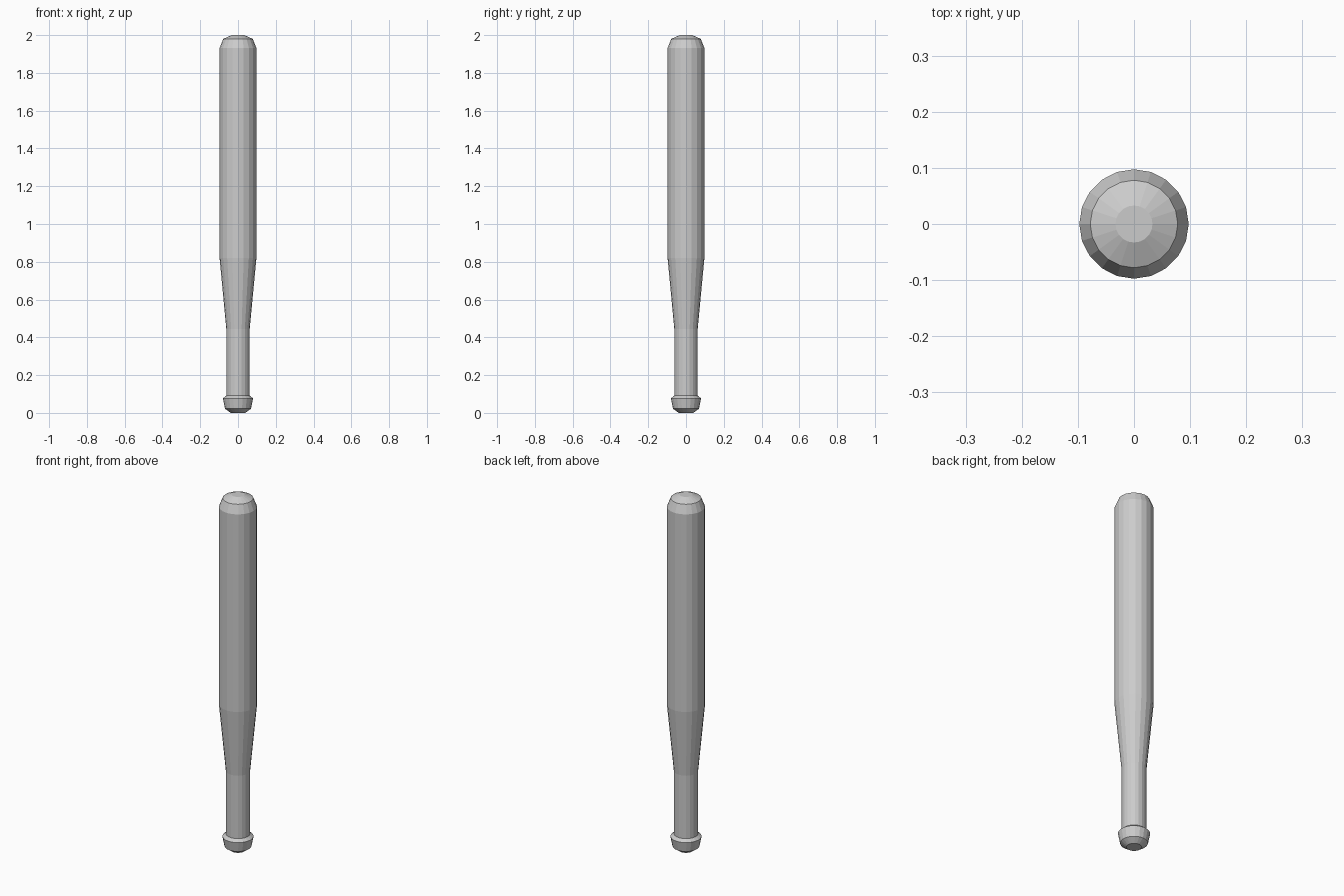
import bpy, bmesh
from math import cos, sin, tau

if "Cube" in bpy.data.objects:
    bpy.data.objects.remove(bpy.data.objects["Cube"])

SIDES = 20


def lathe(name, profile):
    """Revolve (radius, z) rings around z and close both ends with flat caps."""
    bm = bmesh.new()
    rings = [[bm.verts.new((r * cos(tau * i / SIDES), r * sin(tau * i / SIDES), z))
              for i in range(SIDES)] for r, z in profile]
    for low, high in zip(rings, rings[1:]):
        for i in range(SIDES):
            j = (i + 1) % SIDES
            bm.faces.new((low[i], low[j], high[j], high[i]))
    bm.faces.new(rings[0][::-1])
    bm.faces.new(rings[-1])
    mesh = bpy.data.meshes.new(name)
    bm.to_mesh(mesh)
    bm.free()
    obj = bpy.data.objects.new(name, mesh)
    bpy.context.collection.objects.link(obj)
    return obj


# Whole bat as one turned piece, from the knob up to the domed tip
lathe("bat", [
    (0.038, 0.0), (0.069, 0.022), (0.080, 0.077), (0.062, 0.091),  # knob
    (0.062, 0.445),                                               # handle
    (0.0975, 0.82), (0.0975, 1.932),                              # taper, barrel
    (0.078, 1.98), (0.033, 2.0),                                  # rounded tip
])
